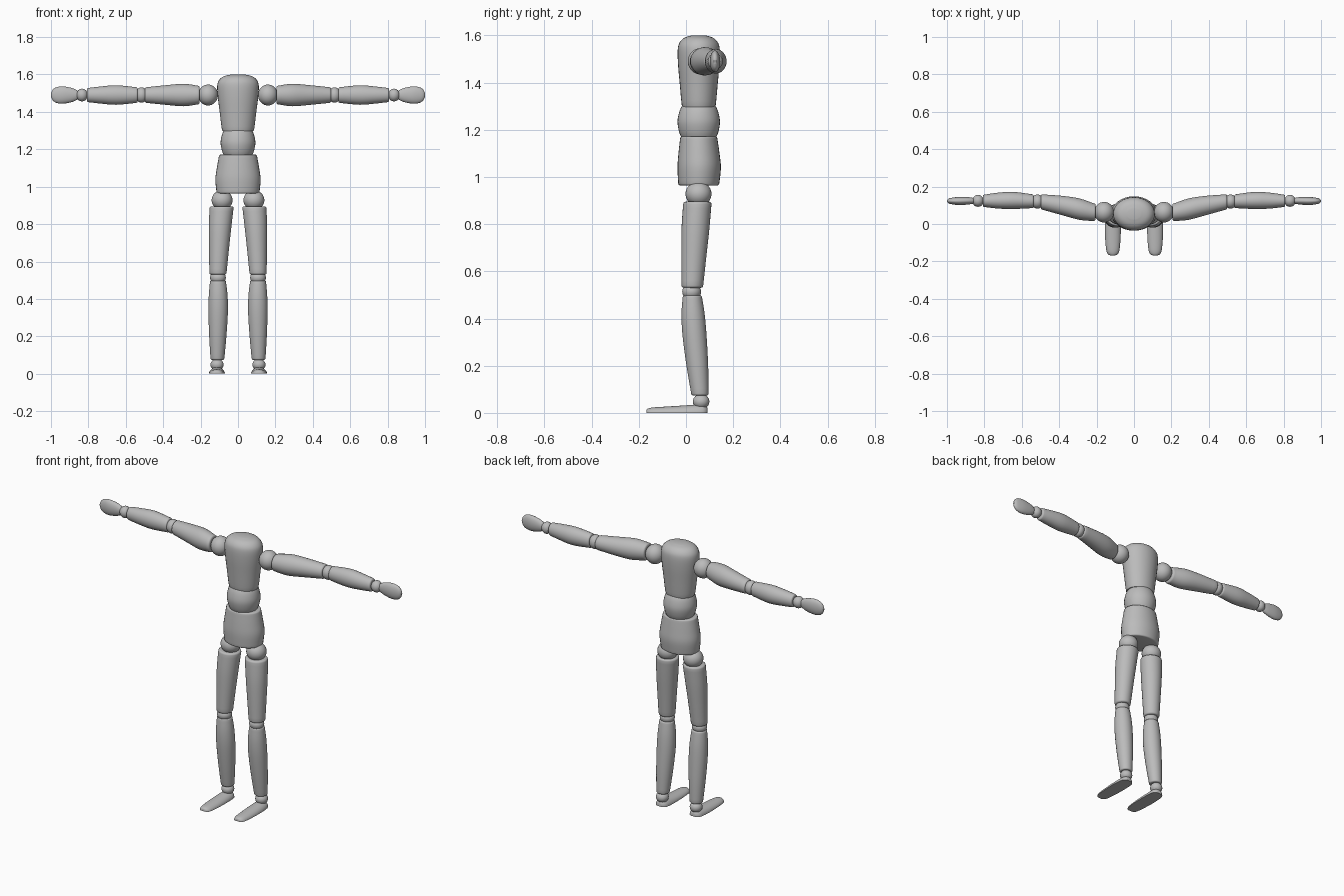
import bpy, bmesh, math
from mathutils import Vector

if "Cube" in bpy.data.objects:
    bpy.data.objects.remove(bpy.data.objects["Cube"])

grey = bpy.data.materials.new("mannequin grey")
grey.diffuse_color = (0.5, 0.5, 0.5, 1)
grey.use_nodes = True
grey.node_tree.nodes["Principled BSDF"].inputs["Base Color"].default_value = grey.diffuse_color
SEG = 32


def smooth_path(st, steps=4):
    """Catmull-Rom through stations (t, c1, c2, r1, r2)."""
    out = []
    for i in range(len(st) - 1):
        p = [st[max(i - 1, 0)], st[i], st[i + 1], st[min(i + 2, len(st) - 1)]]
        for s in range(steps):
            u = s / steps
            out.append([0.5 * (2 * b + (c - a) * u + (2 * a - 5 * b + 4 * c - d) * u * u
                               + (3 * b - a - 3 * c + d) * u ** 3)
                        for a, b, c, d in zip(*p)])
    out.append(list(st[-1]))
    return out


def rounded(st, rim):
    """Roll both open ends inward by a quarter circle."""
    def end(s, sign):
        rings = []
        for a in (30, 60, 90):
            a = math.radians(a)
            k = rim * (1 - math.cos(a))
            rings.append([s[0] + sign * rim * math.sin(a), s[1], s[2], s[3] - k, s[4] - k])
        return rings
    sign = 1 if st[-1][0] > st[0][0] else -1
    return end(st[0], -sign)[::-1] + st + end(st[-1], sign)


def loft(name, axis, st, mirror=True, flat=False):
    """Skin ellipses along an axis; flat clamps the underside to the floor."""
    place = {"x": lambda t, a, b: (t, a, b),
             "y": lambda t, a, b: (a, t, max(b, 0) if flat else b),
             "z": lambda t, a, b: (a, b, t)}[axis]
    bm = bmesh.new()
    rings = []
    for t, c1, c2, r1, r2 in st:
        rings.append([bm.verts.new(place(t, c1 + r1 * math.cos(2 * math.pi * i / SEG),
                                         c2 + r2 * math.sin(2 * math.pi * i / SEG)))
                      for i in range(SEG)])
    for a, b in zip(rings, rings[1:]):
        for i in range(SEG):
            j = (i + 1) % SEG
            bm.faces.new((a[i], a[j], b[j], b[i]))
    bm.faces.new(rings[0])
    bm.faces.new(rings[-1])
    bmesh.ops.recalc_face_normals(bm, faces=bm.faces)
    finish(name, bm, mirror)


def ball(name, centre, radii):
    bm = bmesh.new()
    bmesh.ops.create_uvsphere(bm, u_segments=SEG, v_segments=16, radius=1)
    for v in bm.verts:
        v.co = Vector(centre) + Vector([a * r for a, r in zip(v.co, radii)])
    finish(name, bm, True)


def finish(name, bm, mirror):
    me = bpy.data.meshes.new(name)
    bm.to_mesh(me)
    bm.free()
    me.materials.append(grey)
    ob = bpy.data.objects.new(name, me)
    bpy.context.collection.objects.link(ob)
    bpy.ops.object.select_all(action="DESELECT")
    ob.select_set(True)
    bpy.context.view_layer.objects.active = ob
    bpy.ops.object.shade_smooth_by_angle(angle=math.radians(40))
    if mirror:
        m = ob.modifiers.new("mirror", "MIRROR")
        m.use_mirror_merge = False


def limb(name, axis, st, rim=0.01, mirror=True):
    loft(name, axis, rounded(smooth_path(st), rim), mirror)


# trunk
C = 0.054
loft("chest", "z", smooth_path([
    (1.30, 0, C, .078, .066), (1.305, 0, C, .086, .072), (1.40, 0, C, .098, .081),
    (1.48, 0, C, .108, .088), (1.54, 0, C, .111, .089), (1.57, 0, C, .101, .081),
    (1.59, 0, C, .077, .06), (1.60, 0, C, .035, .028)]), False)
loft("abdomen", "z", smooth_path([
    (1.16, 0, C, .072, .070), (1.19, 0, C, .085, .083), (1.235, 0, C, .093, .090),
    (1.28, 0, C, .085, .081), (1.31, 0, C, .070, .066)]), False)
limb("pelvis", "z", [
    (.972, 0, C, .115, .087), (1.04, 0, .056, .121, .092), (1.10, 0, .055, .113, .087),
    (1.163, 0, C, .102, .079)], .008, False)

# legs
ball("hip_joint", (.085, .053, .928), (.056, .055, .053))
limb("thigh", "z", [
    (.54, .107, .027, .046, .046), (.66, .102, .033, .053, .053),
    (.78, .096, .040, .060, .059), (.885, .088, .048, .064, .060)])
ball("knee_joint", (.107, .024, .513), (.042, .040, .036))
limb("shin", "z", [
    (.082, .110, .059, .037, .037), (.20, .108, .048, .046, .046),
    (.33, .106, .036, .052, .051), (.42, .106, .030, .050, .049),
    (.49, .107, .027, .043, .041)], .008)
ball("ankle_joint", (.112, .064, .048), (.035, .035, .032))
loft("foot", "y", smooth_path([
    (-.168, .113, 0, .012, .012), (-.162, .113, 0, .025, .018), (-.14, .113, 0, .035, .023),
    (-.08, .113, 0, .041, .027), (0, .113, 0, .043, .032), (.06, .112, 0, .039, .036),
    (.082, .112, 0, .030, .032), (.092, .112, 0, .016, .020)]), flat=True)

# arms
Z = 1.49
ball("shoulder_joint", (.160, .063, Z), (.053, .055, .056))
limb("upper_arm", "x", [
    (.215, .063, Z, .047, .050), (.29, .079, Z, .057, .060),
    (.38, .098, Z, .052, .053), (.488, .117, Z, .041, .042)])
ball("elbow_joint", (.516, .120, Z), (.034, .038, .041))
limb("forearm", "x", [
    (.545, .122, Z, .037, .042), (.65, .126, Z, .046, .052),
    (.73, .125, Z, .042, .046), (.80, .124, Z, .033, .038)], .008)
ball("wrist_joint", (.834, .124, Z), (.031, .032, .034))
loft("hand", "x", smooth_path([
    (.856, .124, Z, .012, .018), (.862, .124, Z, .016, .026), (.89, .124, Z, .020, .038),
    (.935, .123, Z, .022, .046), (.97, .123, Z, .018, .042), (.99, .123, Z, .013, .029),
    (1.0, .123, Z, .005, .010)]))
